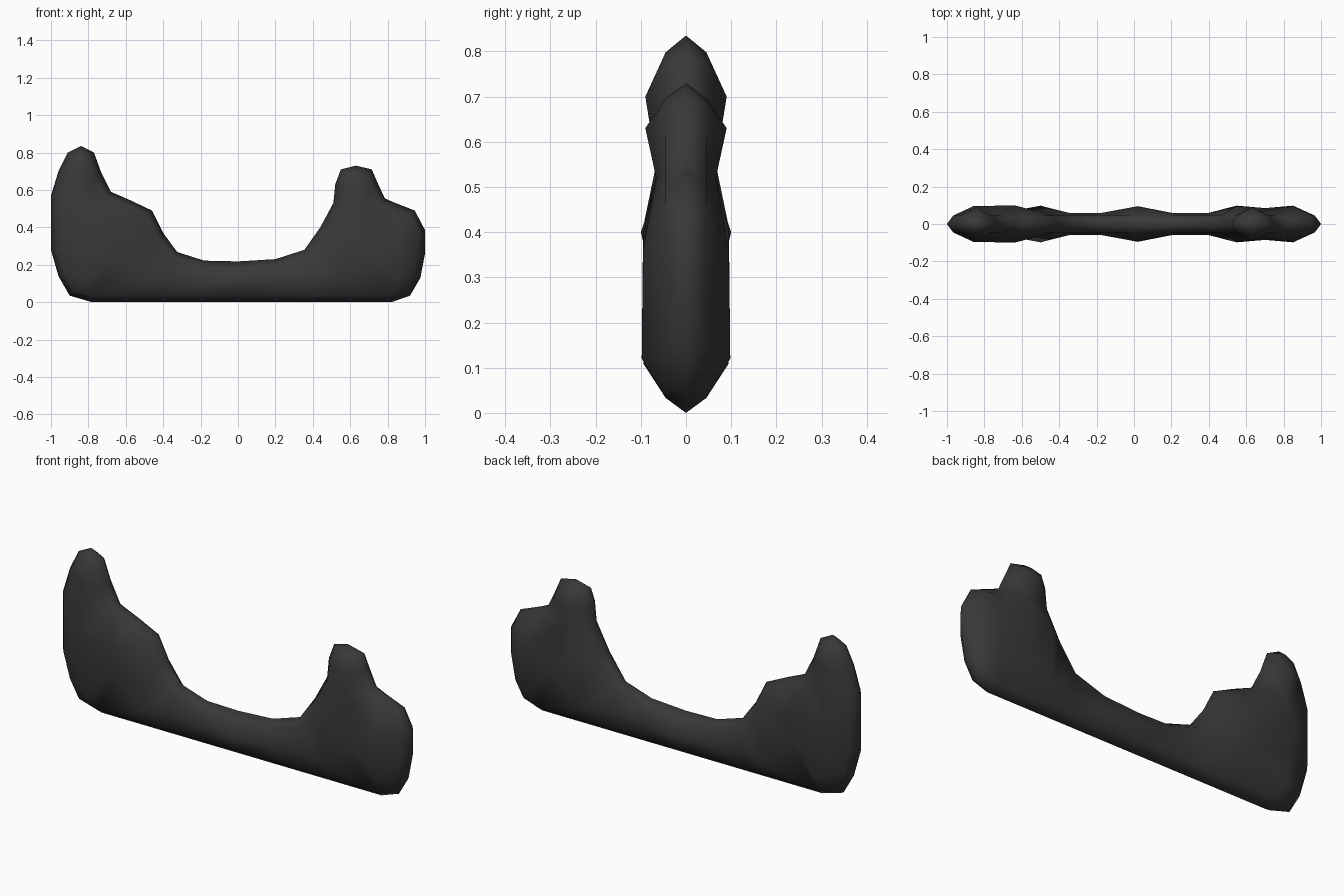
import bpy, bmesh
from mathutils import Vector
from mathutils.geometry import delaunay_2d_cdt

if "Cube" in bpy.data.objects:
    bpy.data.objects.remove(bpy.data.objects["Cube"])

# Front silhouette, clockwise from the bottom left
outline = [Vector(p) for p in (
    (-.78, 0), (-.9, .035), (-.96, .14), (-1, .28), (-1, .57), (-.96, .70),
    (-.91, .80), (-.84, .835), (-.77, .80), (-.73, .69), (-.68, .59),
    (-.58, .547), (-.46, .49), (-.4, .37), (-.325, .268), (-.18, .222),
    (0, .218), (.2, .23), (.355, .28), (.44, .4), (.51, .53), (.52, .63),
    (.55, .71), (.63, .73), (.715, .71), (.75, .63), (.785, .555), (.83, .535),
    (.945, .49), (1, .385), (1, .26), (.975, .13), (.92, .035), (.82, 0),
    (.4, 0), (0, 0), (-.4, 0))]
n = len(outline)

# Gentle swells and hollows on the broad faces: x, z, half thickness
swells = [(-.84, .70, .09), (-.83, .55, .066), (-.86, .41, .095),
          (-.64, .40, .1), (-.85, .26, .066), (-.65, .26, .066),
          (-.8, .12, .098), (-.5, .12, .098), (-.35, .13, .06),
          (-.17, .11, .06), (.02, .11, .095), (.2, .11, .06),
          (.4, .13, .06), (.55, .40, .095), (.55, .12, .098),
          (.63, .63, .09), (.66, .52, .066), (.70, .25, .085),
          (.85, .36, .095), (.85, .12, .098)]


def inset(i, d):
    """Move an outline point inwards by the mitred distance d."""
    a = (outline[i] - outline[i - 1]).normalized()
    b = (outline[(i + 1) % n] - outline[i]).normalized()
    na, nb = Vector((a.y, -a.x)), Vector((b.y, -b.x))
    return outline[i] + (na + nb) * d / (1 + na.dot(nb))


pts = outline + [inset(i, .033) for i in range(n)]
depth = [0] * n + [.045] * n
pts += [Vector((x, z)) for x, z, _ in swells]
depth += [y for *_, y in swells]
ring = [(n + i, n + (i + 1) % n) for i in range(n)]
verts, _, faces, orig, _, _ = delaunay_2d_cdt(
    pts, ring, [list(range(n))[::-1]], 1, 1e-5)

# Padded body: the same triangulated face on front and back, welded at the rim
bm = bmesh.new()
for side in (-1, 1):
    vs = [bm.verts.new((v.x, side * (depth[o[0]] if o else .045), v.y))
          for v, o in zip(verts, orig)]
    for f in faces:
        bm.faces.new([vs[i] for i in f])
bmesh.ops.remove_doubles(bm, verts=bm.verts, dist=1e-4)
bmesh.ops.recalc_face_normals(bm, faces=bm.faces)
for f in bm.faces:
    f.smooth = True

mesh = bpy.data.meshes.new("padded_body")
bm.to_mesh(mesh)
bm.free()
mat = bpy.data.materials.new("charcoal")
mat.diffuse_color = (.04, .04, .04, 1)
mat.use_nodes = True
mat.node_tree.nodes["Principled BSDF"].inputs["Base Color"].default_value = mat.diffuse_color
mesh.materials.append(mat)
body = bpy.data.objects.new("padded_body", mesh)
bpy.context.collection.objects.link(body)
